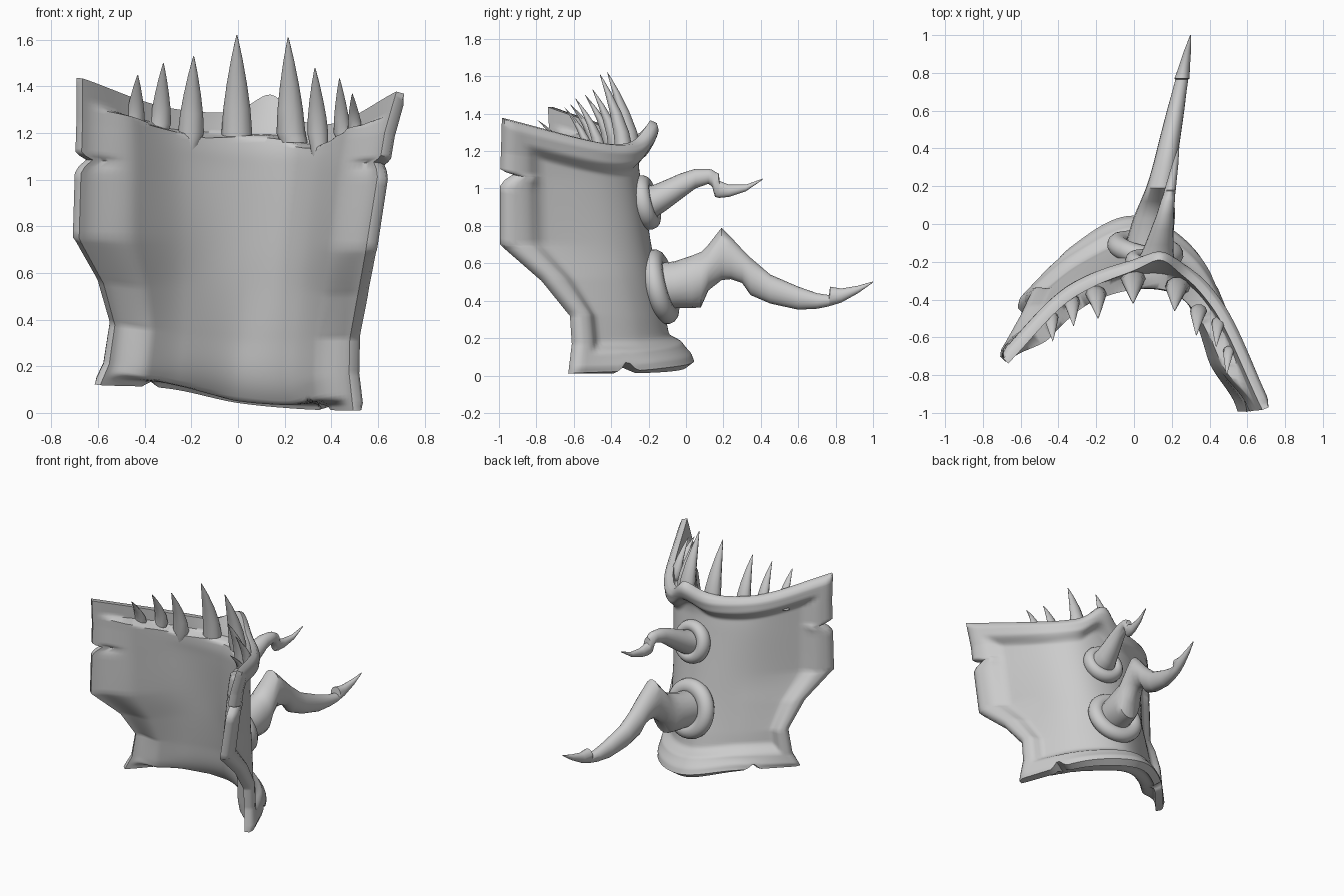
import bpy, bmesh, math
from mathutils import Vector

if "Cube" in bpy.data.objects:
    bpy.data.objects.remove(bpy.data.objects["Cube"])


def finish(name, bm, angle=40):
    bmesh.ops.recalc_face_normals(bm, faces=bm.faces)
    me = bpy.data.meshes.new(name)
    bm.to_mesh(me)
    bm.free()
    ob = bpy.data.objects.new(name, me)
    bpy.context.collection.objects.link(ob)
    bpy.ops.object.select_all(action='DESELECT')
    ob.select_set(True)
    bpy.context.view_layer.objects.active = ob
    bpy.ops.object.shade_smooth_by_angle(angle=math.radians(angle))
    return ob


def catmull(pts, t):
    i = max(0, min(int(t), len(pts) - 2))
    f = t - i
    b, c = pts[i], pts[i + 1]
    a = pts[i - 1] if i else b * 2 - c
    d = pts[i + 2] if i + 2 < len(pts) else c * 2 - b
    return 0.5 * (2 * b + (c - a) * f + (2 * a - 5 * b + 4 * c - d) * f * f
                  + (3 * b - a - 3 * c + d) * f ** 3)


def tri(x):
    return max(0.0, 1 - abs(x))


def smooth(a, b, x):
    t = max(0, min(1, (x - a) / (b - a)))
    return t * t * (3 - 2 * t)


def loft(name, rings, angle=40):
    bm = bmesh.new()
    vs = [[bm.verts.new(p) for p in r] for r in rings]
    n = len(vs[0])
    for a, b in zip(vs, vs[1:]):
        for i in range(n):
            bm.faces.new((a[i], a[(i + 1) % n], b[(i + 1) % n], b[i]))
    bm.faces.new(vs[0])
    bm.faces.new(vs[-1])
    return finish(name, bm, angle)


# Curved plate: rows from bottom to top, each left end to right end
ROWS = [[Vector(p) for p in r] for r in (
    ((-.6, -.46, .12), (-.3, -.14, .11), (0, .01, .05), (.3, -.17, .02), (.505, -.625, .01)),
    ((-.56, -.43, .21), (-.29, -.2, .2), (.01, -.08, .17), (.29, -.24, .14), (.487, -.605, .17)),
    ((-.535, -.42, .38), (-.27, -.22, .36), (.03, -.12, .34), (.3, -.27, .33), (.49, -.615, .32)),
    ((-.585, -.53, .56), (-.275, -.26, .55), (.055, -.16, .53), (.33, -.32, .52), (.525, -.77, .51)),
    ((-.69, -.72, .75), (-.28, -.3, .75), (.08, -.2, .73), (.36, -.38, .71), (.56, -.99, .70)),
    ((-.68, -.72, 1.09), (-.28, -.33, 1.05), (.12, -.25, 1.03), (.39, -.42, 1.03), (.62, -.99, 1.08)),
    ((-.675, -.72, 1.25), (-.29, -.35, 1.17), (.14, -.26, 1.15), (.41, -.44, 1.13), (.64, -.985, 1.2)),
    ((-.675, -.73, 1.435), (-.31, -.37, 1.31), (.14, -.23, 1.27), (.42, -.43, 1.24), (.69, -.98, 1.375)))]
S = len(ROWS) - 1


def surf(u, s, crest=1):
    row = [catmull(r, (u + 1) * 2) for r in ROWS]
    i = min(int(s), S - 1)
    # straight segments towards the ends, smooth in the middle
    p = catmull(row, s).lerp(row[i].lerp(row[i + 1], s - i), smooth(.45, .95, abs(u)))
    k = crest * max(0, s - S + 1) ** 2 * math.exp(-(u / .13) ** 2)   # pointed crest at the ridge
    return p + Vector((0, .05 * k, .09 * k))


def plate():
    nu, ns = 80, 77
    bm = bmesh.new()
    outer, inner = [], []
    for j in range(ns + 1):
        ro, ri = [], []
        for i in range(nu + 1):
            u0, s0 = 2 * i / nu - 1, S * j / ns
            # notches in the side and bottom edges
            u = u0 * (1 - .06 * tri((s0 - 5) / .14) * smooth(.8, 1, abs(u0)))
            cut = tri((u0 - .69) / .05) + tri((u0 + .64) / .05)
            s = s0 + .4 * cut * max(0, 1 - s0)
            p = surf(u, s)
            h = .06
            ua, ub = max(-1, u - h), min(1, u + h)
            sa, sb = max(0, s - h), min(S, s + h)
            n = (surf(u, sb) - surf(u, sa)).cross(surf(ub, s) - surf(ua, s)).normalized()
            top = surf(u, S).z - p.z
            low = p.z - surf(u, 0).z
            side = (1 - abs(u0)) * .95
            rim = 1 - smooth(.09, .175, min(side, top, low))
            rim *= (.2 + .8 * smooth(-.02, .04, min(side, top))) * (.75 + .25 * smooth(0, .03, low))
            ro.append(bm.verts.new(p + n * (.005 + .05 * rim)))
            # thick inner lining, stepped at the top and bottom
            gap = surf(u, S, 0).z - surf(u, s, 0).z
            ledge = smooth(.09, .105, gap) * smooth(.02, .22, side) * smooth(.02, .06, low)
            ri.append(bm.verts.new(p - n * (.012 + .075 * ledge)))
        outer.append(ro)
        inner.append(ri)
    for g in (outer, inner):
        for j in range(ns):
            for i in range(nu):
                bm.faces.new((g[j][i], g[j][i + 1], g[j + 1][i + 1], g[j + 1][i]))

    def border(g):
        return (g[0][:-1] + [r[-1] for r in g[:-1]] + g[-1][:0:-1]
                + [r[0] for r in g[:0:-1]])
    a, b = border(outer), border(inner)
    for i in range(len(a)):
        k = (i + 1) % len(a)
        bm.faces.new((a[i], a[k], b[k], b[i]))
    finish("curved_plate", bm, 60)


plate()

# Teeth: tip x, y, z, half width, lowest point of the root
TEETH = ((-.43, -.62, 1.45, .042, 1.21), (-.32, -.54, 1.5, .045, 1.2), (-.19, -.5, 1.53, .056, 1.11),
         (-.005, -.42, 1.62, .066, 1.17), (.215, -.46, 1.61, .062, 1.16), (.33, -.59, 1.48, .045, 1.06),
         (.435, -.65, 1.435, .037, 1.17), (.49, -.8, 1.37, .03, 1.18))
for n, (x, y, z, w, low) in enumerate(TEETH):
    base = 1.2 if x > -.25 else 1.24
    if x > .48:
        base = 1.22
    root = .6 if base - low > .05 else .95
    rings = []
    for t, r in ((-1, root), (-.5, .5 + root / 2), (0, 1), (.25, .88), (.5, .66), (.75, .38), (.92, .15), (1, .03)):
        zz = base + t * ((z - base) if t > 0 else (base - low))
        yy = y + .13 * (1 - max(t, 0) ** 1.5)
        cx = x + (-.012 if x > .1 else .012 if x < -.1 else 0) * (t - 1)
        rings.append([(cx + w * r * math.cos(a), yy + w * .8 * r * math.sin(a), zz)
                      for a in (math.tau * k / 10 for k in range(10))])
    loft(f"tooth_{n + 1}", rings, 50)


# Horns: sections of y, top z, bottom z, half width
def horn(name, secs, x0, slope):
    rings = []
    for y, zt, zb, w in secs:
        c, h = (zt + zb) / 2, (zt - zb) / 2
        x = x0 + slope * y
        rings.append([(x + w * math.cos(a), y, c + h * math.sin(a))
                      for a in (math.tau * k / 20 for k in range(20))])
    loft(name, rings, 45)


horn("lower_horn", ((-.16, .60, .35, .12), (-.06, .61, .36, .12), (.03, .64, .36, .11), (.08, .66, .365, .1),
                    (.12, .70, .455, .09), (.19, .79, .51, .075), (.24, .74, .515, .068), (.3, .675, .495, .063),
                    (.345, .63, .43, .06), (.45, .54, .385, .055), (.6, .475, .352, .046), (.7, .44, .357, .038),
                    (.765, .43, .37, .034), (.77, .475, .372, .04), (.83, .465, .39, .03), (.92, .48, .44, .018),
                    (1, .503, .497, .003)), .1, .2)
horn("upper_horn", ((-.25, 1.0, .84, .1), (-.17, 1.02, .84, .09), (-.11, 1.045, .88, .075), (-.03, 1.08, .94, .06),
                    (.05, 1.105, 1.0, .045), (.12, 1.105, 1.025, .037), (.14, 1.1, 1.01, .034),
                    (.155, 1.09, .955, .032), (.175, 1.08, .95, .03), (.18, 1.04, .95, .03), (.23, 1.02, .955, .025),
                    (.32, 1.02, .985, .016), (.41, 1.053, 1.047, .003)), .155, .2)


# Raised collars round the horn roots
def collar(name, loc, big, small, tilt, scale):
    bpy.ops.mesh.primitive_torus_add(major_segments=40, minor_segments=14, major_radius=big,
                                     minor_radius=small, location=loc,
                                     rotation=(math.radians(90 + tilt), 0, math.radians(-11)))
    ob = bpy.context.object
    ob.name = name
    ob.scale = scale
    bpy.ops.object.shade_smooth_by_angle(angle=math.radians(60))


collar("lower_collar", (.06, -.135, .475), .14, .055, 14, (1.05, 1.05, 1.0))
collar("upper_collar", (.1, -.215, .925), .1, .042, 14, (1.05, 1.05, 1.2))
